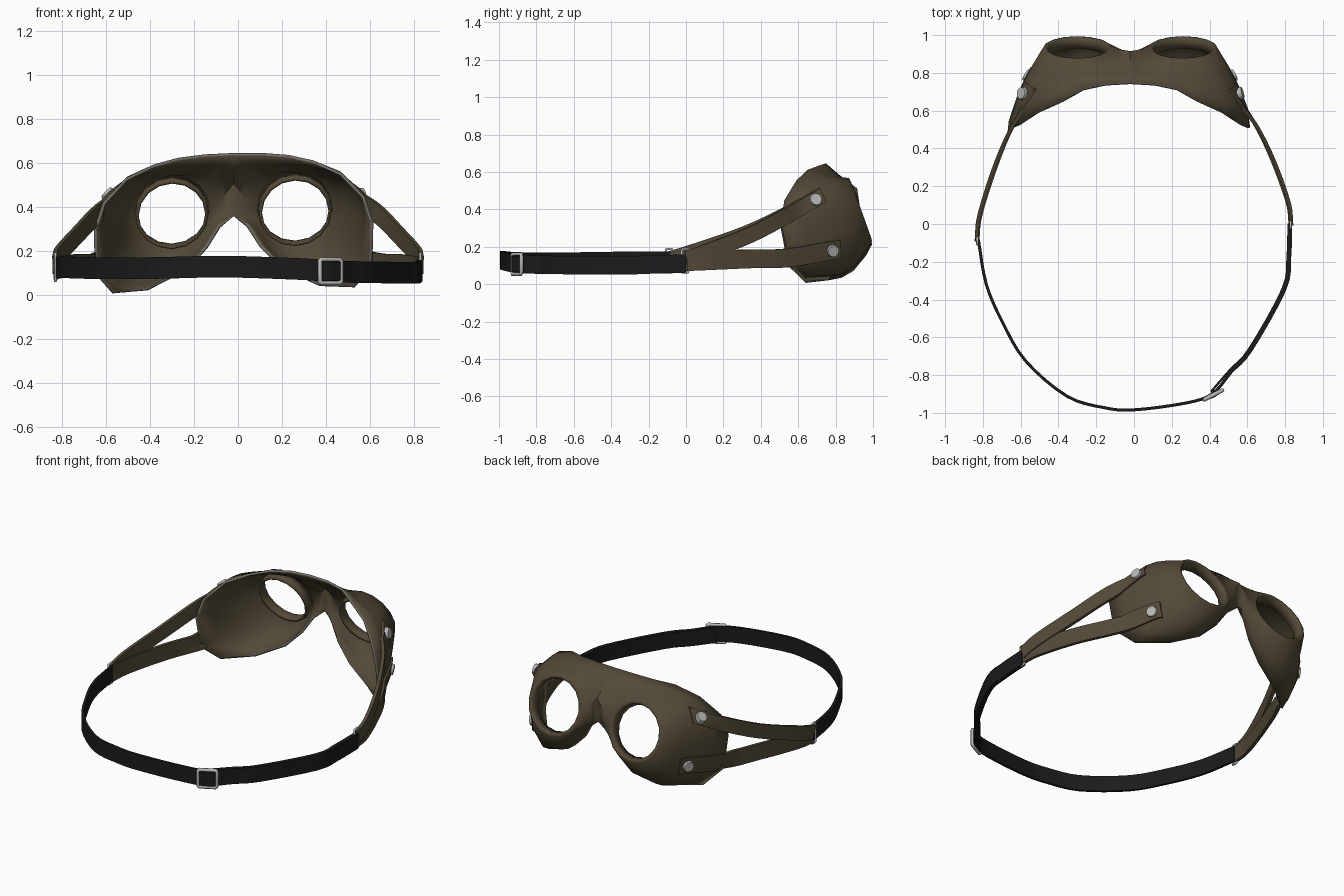
import bpy, bmesh, math
from mathutils import Vector, Matrix
from mathutils.bvhtree import BVHTree

if "Cube" in bpy.data.objects:
    bpy.data.objects.remove(bpy.data.objects["Cube"])


def material(name, rgb):
    m = bpy.data.materials.new(name)
    m.diffuse_color = (*rgb, 1)
    m.use_nodes = True
    m.node_tree.nodes["Principled BSDF"].inputs["Base Color"].default_value = m.diffuse_color
    return m


LEATHER = material("brown leather", (0.085, 0.066, 0.038))
EDGE = material("leather cut edge", (0.16, 0.15, 0.13))
BLACK = material("black elastic", (0.011, 0.011, 0.012))
METAL = material("dull metal", (0.48, 0.48, 0.47))


def make_object(name, bm, mats, angle=40):
    me = bpy.data.meshes.new(name)
    bm.to_mesh(me)
    ob = bpy.data.objects.new(name, me)
    bpy.context.collection.objects.link(ob)
    for m in mats:
        me.materials.append(m)
    bpy.ops.object.select_all(action='DESELECT')
    ob.select_set(True)
    bpy.context.view_layer.objects.active = ob
    bpy.ops.object.shade_smooth_by_angle(angle=math.radians(angle))
    return ob


# Mask: each half is lofted from the round eyepiece out to the face edge
EDGE_LOOP = [(.635, .51, .30), (.595, .525, .42), (.49, .59, .53), (.36, .65, .59),
             (.25, .715, .617), (.13, .742, .629), (0, .75, .632), (0, .82, .572),
             (0, .915, .50), (0, .905, .345), (.06, .875, .295), (.12, .85, .20),
             (.22, .82, .10), (.39, .76, .018), (.55, .64, .008), (.63, .55, .10)]
N = len(EDGE_LOOP)
EYE = Vector((.28, .935, .379))
UP = Vector((0, -.34, .94))
OUT = Vector((0, .94, .34))
# outward swell of the wall for each direction around the eye
BULGE = [.03, .045, .03, -.005, -.022, -.02, -.01, 0, 0, -.005, 0, .02, .05, .06, .04, .015]


def half_rings():
    dirs = [Vector((1, 0, 0)) * math.cos(a) + UP * math.sin(a)
            for a in (2 * math.pi * i / N for i in range(N))]
    rings = [[EYE + OUT * d + u * r for u in dirs]
             for r, d in ((.151, -.062), (.160, -.005), (.168, 0), (.182, -.003))]
    rim = rings[-1]
    for t in (.25, .5, .75, 1):
        rings.append([rim[i].lerp(Vector(EDGE_LOOP[i]), t)
                      + dirs[i] * BULGE[i] * math.sin(math.pi * t) for i in range(N)])
    return rings


def place(p, side):
    return Vector((side * p.x - .02, p.y, p.z + .012 + .025 * side * p.x))


bm = bmesh.new()
for side in (1, -1):
    rows = [[bm.verts.new(place(p, side)) for p in ring] for ring in half_rings()]
    for r0, r1 in zip(rows, rows[1:]):
        for i in range(N):
            j = (i + 1) % N
            bm.faces.new((r0[i], r0[j], r1[j], r1[i]))
bmesh.ops.remove_doubles(bm, verts=bm.verts, dist=.0005)
bmesh.ops.recalc_face_normals(bm, faces=bm.faces)
bm.normal_update()
core = Vector((-.02, .6, .35))
if sum(f.normal.dot(f.calc_center_median() - core) * f.calc_area() for f in bm.faces) < 0:
    bmesh.ops.reverse_faces(bm, faces=bm.faces)
    bm.normal_update()
TREE = BVHTree.FromBMesh(bm)
mask = make_object("goggle_mask", bm, [LEATHER, EDGE], 50)
sol = mask.modifiers.new("thickness", 'SOLIDIFY')
sol.thickness = .014
sol.offset = -1
sol.material_offset_rim = 1
bpy.ops.object.modifier_apply(modifier=sol.name)
# only the outer face edge keeps the pale cut colour, not the eyepieces
for f in mask.data.polygons:
    if f.material_index == 1 and min((f.center - place(EYE - OUT * .062, s)).length
                                     for s in (1, -1)) < .168:
        f.material_index = 0


def surface(y, z, side):
    """Point and normal on the outside of the mask at a given y, z."""
    hit, n, _, _ = TREE.ray_cast(Vector((side * 2, y, z)), Vector((-side, 0, 0)))
    if hit is None or hit.x * side < .3:
        return None, None
    return hit, (n if n.x * side > 0 else -n)


def smooth_path(pts, steps=4):
    pts = [Vector(p) for p in pts]
    ext = [pts[0] * 2 - pts[1]] + pts + [pts[-1] * 2 - pts[-2]]
    out = []
    for a, b, c, d in zip(ext, ext[1:], ext[2:], ext[3:]):
        for k in range(steps):
            t = k / steps
            out.append(.5 * (2 * b + (c - a) * t + (2 * a - 5 * b + 4 * c - d) * t * t
                             + (3 * b - a - 3 * c + d) * t ** 3))
    return out + [pts[-1]]


def ribbon(name, pts, width, thick, mat, side=0):
    """Flat band along a path; with a side given it lies on the mask surface."""
    path = smooth_path(pts)
    bm = bmesh.new()
    rows = []
    for i, p in enumerate(path):
        t = (path[min(i + 1, len(path) - 1)] - path[max(i - 1, 0)]).normalized()
        n = Vector((t.y, -t.x, 0)).normalized()
        if n.dot(Vector((p.x, p.y, 0))) < 0:
            n = -n
        w = n.cross(t).normalized()
        if w.z < 0:
            w = -w
        edges = [p + w * width * k for k in (-.5, 0, .5)]
        if side:
            for e in edges:
                hit, _ = surface(e.y, e.z, side)
                if hit is not None:
                    e.x = side * max(side * e.x, side * hit.x + .013)
        sec = edges + [e - n * thick for e in reversed(edges)]
        rows.append([bm.verts.new(v) for v in sec])
    for a, b in zip(rows, rows[1:]):
        for i in range(6):
            j = (i + 1) % 6
            bm.faces.new((a[i], a[j], b[j], b[i]))
    bm.faces.new(rows[0])
    bm.faces.new(rows[-1])
    bmesh.ops.recalc_face_normals(bm, faces=bm.faces)
    return make_object(name, bm, [mat])


def wire_frame(name, centre, along, length, height, radius):
    """Closed rectangular metal loop standing upright along a direction."""
    cu = bpy.data.curves.new(name, 'CURVE')
    cu.dimensions = '3D'
    cu.bevel_depth = radius
    cu.bevel_resolution = 1
    sp = cu.splines.new('POLY')
    c = .07
    shape = [(-.5 + c, -.5), (.5 - c, -.5), (.5, -.5 + c), (.5, .5 - c),
             (.5 - c, .5), (-.5 + c, .5), (-.5, .5 - c), (-.5, -.5 + c)]
    sp.points.add(len(shape) - 1)
    d = Vector(along).normalized()
    for q, (u, v) in zip(sp.points, shape):
        q.co = (*(Vector(centre) + d * u * length + Vector((0, 0, v * height))), 1)
    sp.use_cyclic_u = True
    cu.materials.append(METAL)
    ob = bpy.data.objects.new(name, cu)
    bpy.context.collection.objects.link(ob)


# Leather side straps, rivets and joining rings
UPPER = [(.843, .005, .135), (.828, .12, .175), (.745, .35, .265), (.64, .55, .37),
         (.51, .69, .45), (.48, .735, .475)]
LOWER = [(.838, .005, .12), (.822, .12, .125), (.738, .35, .135), (.64, .55, .14),
         (.48, .78, .18), (.45, .83, .185)]
for side, label in ((1, "right"), (-1, "left")):
    back = 0 if side > 0 else .085
    for pts, part, width in ((UPPER, "upper", .085), (LOWER, "lower", .1)):
        ribbon(f"{part}_strap_{label}",
               [(side * x, y - back * max(0, 1 - y / .6), z) for x, y, z in pts],
               width, .02, LEATHER, side)
    for y, z, part in ((.69, .45, "upper"), (.78, .18, "lower")):
        hit, n = surface(y, z, side)
        if hit is None:
            continue
        bm = bmesh.new()
        rot = n.to_track_quat('Z', 'Y').to_matrix().to_4x4()
        bmesh.ops.create_cone(bm, cap_ends=True, segments=12, radius1=.038, radius2=.031,
                              depth=.03, matrix=Matrix.Translation(hit + n * .009) @ rot)
        make_object(f"{part}_rivet_{label}", bm, [METAL], 20)
    wire_frame(f"joining_ring_{label}", (side * .829, -.005 - back, .125), (0, 1, 0),
               .035, .125, .007)

# Black elastic head strap, doubled between the buckle and the right ring
BAND = [(-.832, -.085, .125), (-.79, -.32, .125), (-.705, -.52, .122), (-.58, -.73, .12),
        (-.36, -.918, .122), (-.16, -.98, .127), (0, -.992, .127), (.28, -.955, .117),
        (.42, -.905, .108), (.52, -.79, .104), (.625, -.675, .102), (.806, -.35, .10),
        (.832, -.18, .105), (.838, 0, .11)]
ribbon("head_strap", BAND, .098, .016, BLACK)
ribbon("head_strap_doubled_end", [(x * .984, y * .984, z) for x, y, z in BAND[8:]],
       .096, .012, BLACK)

# Buckle
wire_frame("buckle_frame", (.42, -.905, .107), (.87, .45, 0), .108, .108, .011)
ribbon("buckle_strap_loop", [(.375, -.935, .107), (.425, -.918, .107), (.475, -.882, .107)],
       .085, .016, BLACK)
